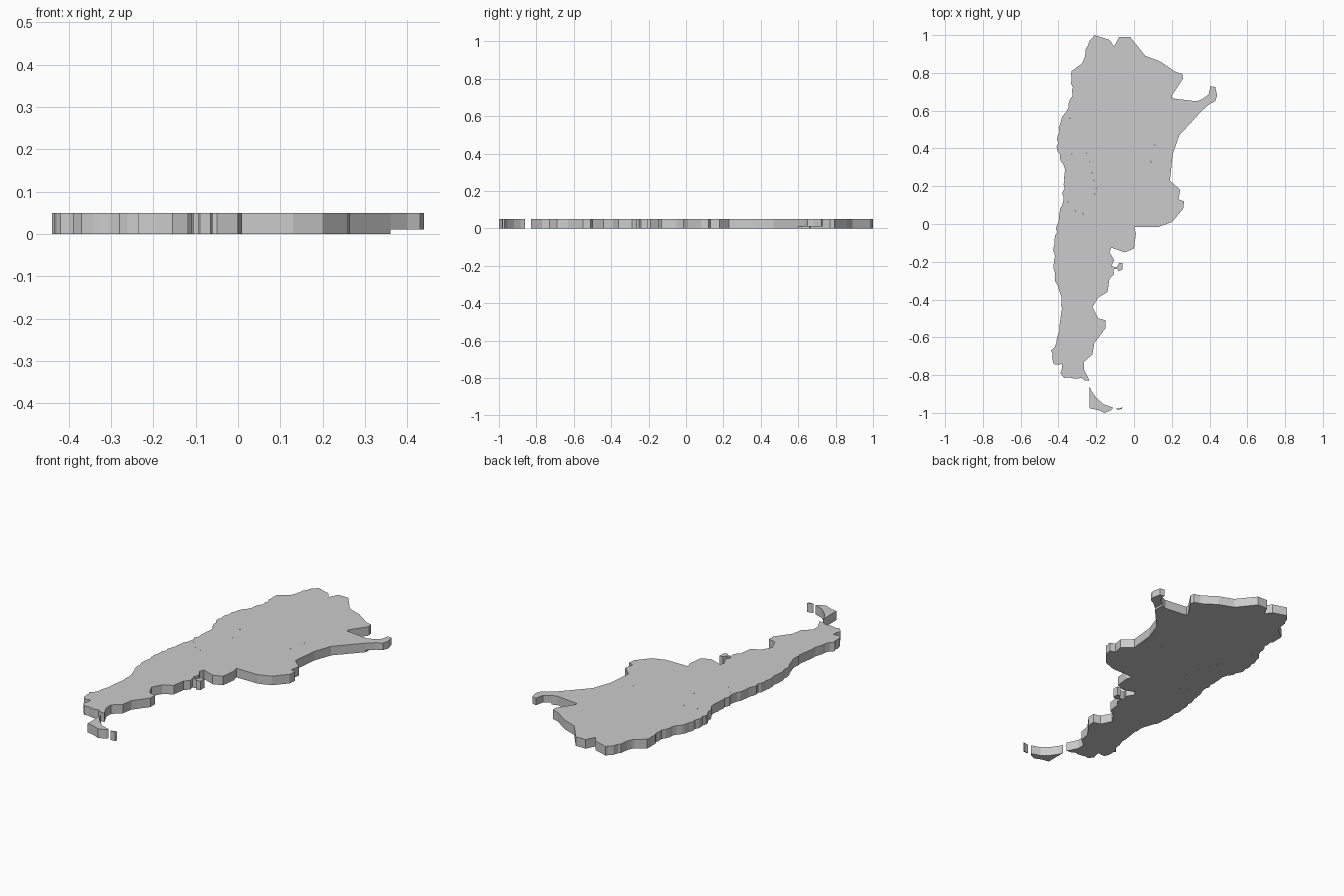
import bpy, bmesh, math, random

if "Cube" in bpy.data.objects:
    bpy.data.objects.remove(bpy.data.objects["Cube"])

random.seed(4)
THICK = 0.05


def roughen(points, amount):
    """Add small jittered midpoints along an open line for a ragged border."""
    out = [points[0]]
    for (ax, ay), (bx, by) in zip(points, points[1:]):
        steps = max(1, round(math.hypot(bx - ax, by - ay) / 0.022))
        for i in range(1, steps):
            t = i / steps
            out.append((ax + (bx - ax) * t + random.uniform(-amount, amount),
                        ay + (by - ay) * t + random.uniform(-amount, amount)))
        out.append((bx, by))
    return out


def slab(name, loops, z0=0.0, z1=THICK):
    """Extruded filled outline; loops after the first become through holes."""
    curve = bpy.data.curves.new(name, 'CURVE')
    curve.dimensions = '2D'
    curve.fill_mode = 'BOTH'
    curve.extrude = (z1 - z0) / 2
    for pts in loops:
        s = curve.splines.new('POLY')
        s.points.add(len(pts) - 1)
        for p, (x, y) in zip(s.points, pts):
            p.co = (x, y, 0, 1)
        s.use_cyclic_u = True
    tmp = bpy.data.objects.new(name + "_curve", curve)
    bpy.context.collection.objects.link(tmp)
    deps = bpy.context.evaluated_depsgraph_get()
    mesh = bpy.data.meshes.new_from_object(tmp.evaluated_get(deps))
    bpy.data.objects.remove(tmp)
    bm = bmesh.new()
    bm.from_mesh(mesh)
    bmesh.ops.remove_doubles(bm, verts=bm.verts, dist=1e-5)
    bmesh.ops.translate(bm, verts=bm.verts, vec=(0, 0, (z0 + z1) / 2))
    bmesh.ops.recalc_face_normals(bm, faces=bm.faces)
    for f in bm.faces:
        f.smooth = False
    bm.to_mesh(mesh)
    bm.free()
    obj = bpy.data.objects.new(name, mesh)
    bpy.context.collection.objects.link(obj)
    return obj


# Mainland: northern edge and eastern coast, going south
east = [(-.21, 1), (-.13, .975), (-.105, .94), (-.08, .99), (-.02, .99),
        (.06, .89), (.14, .86), (.22, .805), (.255, .795), (.26, .77),
        (.20, .68), (.20, .665), (.33, .65), (.36, .66), (.36, .60),
        (.24, .47), (.205, .37), (.19, .23), (.245, .18), (.235, .13),
        (.265, .12), (.26, .08), (.20, .01), (.13, -.015), (0, -.015),
        (.01, -.05), (0, -.13), (-.05, -.15), (-.12, -.125), (-.13, -.15),
        (-.105, -.19), (-.12, -.225), (-.09, -.228), (-.08, -.207),
        (-.06, -.207), (-.06, -.24), (-.08, -.25), (-.09, -.237),
        (-.11, -.24), (-.105, -.265), (-.13, -.29), (-.14, -.36),
        (-.19, -.39), (-.22, -.44), (-.19, -.50), (-.15, -.51),
        (-.15, -.55), (-.21, -.63), (-.22, -.69), (-.265, -.73),
        (-.265, -.77), (-.235, -.83)]
# Ragged western mountain border, going back north
west = [(-.235, -.83), (-.28, -.815), (-.37, -.815), (-.39, -.79),
        (-.38, -.74), (-.42, -.745), (-.44, -.67), (-.41, -.63),
        (-.385, -.47), (-.39, -.37), (-.42, -.28), (-.425, -.12),
        (-.405, 0), (-.38, .10), (-.365, .29), (-.41, .41),
        (-.39, .53), (-.325, .68), (-.33, .81), (-.27, .86),
        (-.255, .93), (-.21, 1)]
outline = east + roughen(west, 0.006)[1:-1]

# Tiny pinholes through the mainland
pins = [(-.34, .56), (-.33, .37), (-.25, .375), (-.235, .33), (-.22, .27),
        (-.21, .23), (-.20, .19), (-.21, .16), (-.27, .055), (-.31, .07),
        (-.35, .115), (.09, .33), (.11, .42)]
holes = [[(x + .003 * math.cos(a), y + .003 * math.sin(a))
          for a in (0, 2.1, 4.2)] for x, y in pins]
slab("mainland", [outline] + holes)

# Thinner north-eastern arm, raised off the ground
slab("northeast_arm", [[(.36, .66), (.395, .685), (.405, .73), (.43, .725),
                        (.44, .68), (.43, .65), (.40, .635), (.36, .60)]],
     z0=0.011)

# Southern island and its small neighbour
slab("south_island", [[(-.235, -.86), (-.225, -.885), (-.20, -.92),
                       (-.16, -.955), (-.11, -.972), (-.12, -.985),
                       (-.155, -1), (-.19, -.985), (-.235, -.975)]])
slab("small_island", [[(-.095, -.978), (-.075, -.975), (-.06, -.97),
                       (-.065, -.98), (-.09, -.983)]])
